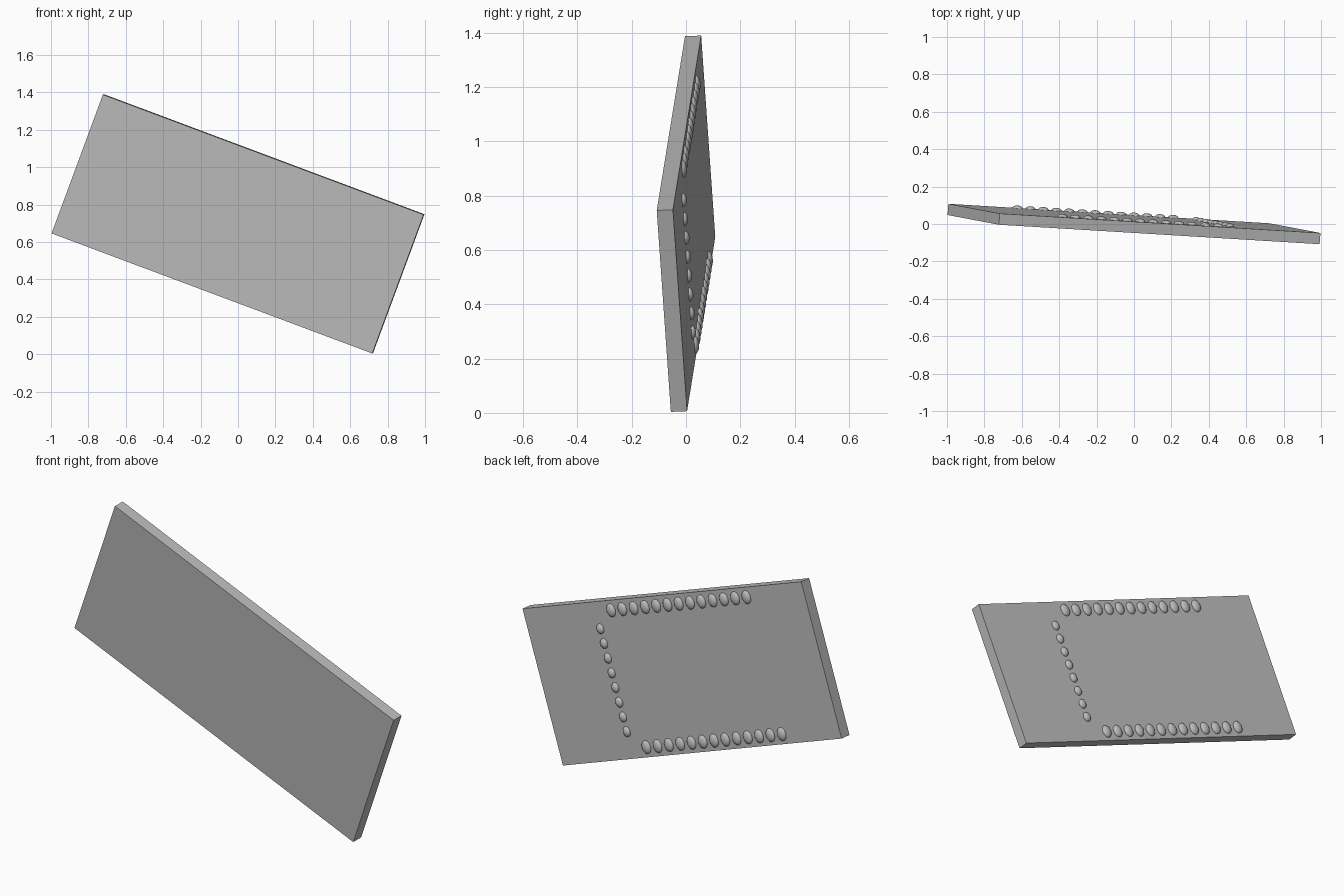
import bpy, bmesh
from mathutils import Vector, Matrix

cube = bpy.data.objects.get("Cube")
if cube:
    bpy.data.objects.remove(cube, do_unlink=True)

grey = bpy.data.materials.new("plain grey")
grey.use_nodes = True
colour = (0.5, 0.5, 0.5, 1)
grey.diffuse_color = colour
grey.node_tree.nodes["Principled BSDF"].inputs["Base Color"].default_value = colour

# Panel frame: local x along the length, y out of the back, z up the width
LENGTH, WIDTH, THICK = 1.834, 0.793, 0.06
along = Vector((1.715, -0.104, -0.642)).normalized()
up = Vector((0.275, -0.052, 0.742))
up = (up - along * up.dot(along)).normalized()
back = up.cross(along)
frame = Matrix((along, back, up)).transposed().to_4x4()
frame.translation = (0, 0, 0.697)


def make_object(name, bm):
    mesh = bpy.data.meshes.new(name)
    bm.to_mesh(mesh)
    bm.free()
    mesh.materials.append(grey)
    obj = bpy.data.objects.new(name, mesh)
    obj.matrix_world = frame
    bpy.context.collection.objects.link(obj)
    return obj


# Slab
bm = bmesh.new()
bmesh.ops.create_cube(bm, size=1, matrix=Matrix.Diagonal((LENGTH, THICK, WIDTH, 1)))
make_object("panel", bm)


# Rounded studs in a straight row on the back face
def stud_row(name, start, end, count, size):
    bm = bmesh.new()
    for i in range(count):
        x, z = Vector(start).lerp(Vector(end), i / (count - 1))
        place = Matrix.Translation((x, THICK / 2, z)) @ Matrix.Diagonal((*size, 1))
        bmesh.ops.create_uvsphere(bm, u_segments=16, v_segments=10, radius=1, matrix=place)
    for face in bm.faces:
        face.smooth = True
    make_object(name, bm)


ROW_START, ROW_END, ROW_Z = -0.54, 0.35, 0.346
stud_row("upper_studs", (ROW_START, ROW_Z), (ROW_END, ROW_Z), 13, (0.027, 0.016, 0.034))
stud_row("lower_studs", (ROW_START, -ROW_Z), (ROW_END, -ROW_Z), 13, (0.027, 0.016, 0.034))
stud_row("side_studs", (0.45, 0.26), (0.45, -0.26), 8, (0.022, 0.016, 0.026))
